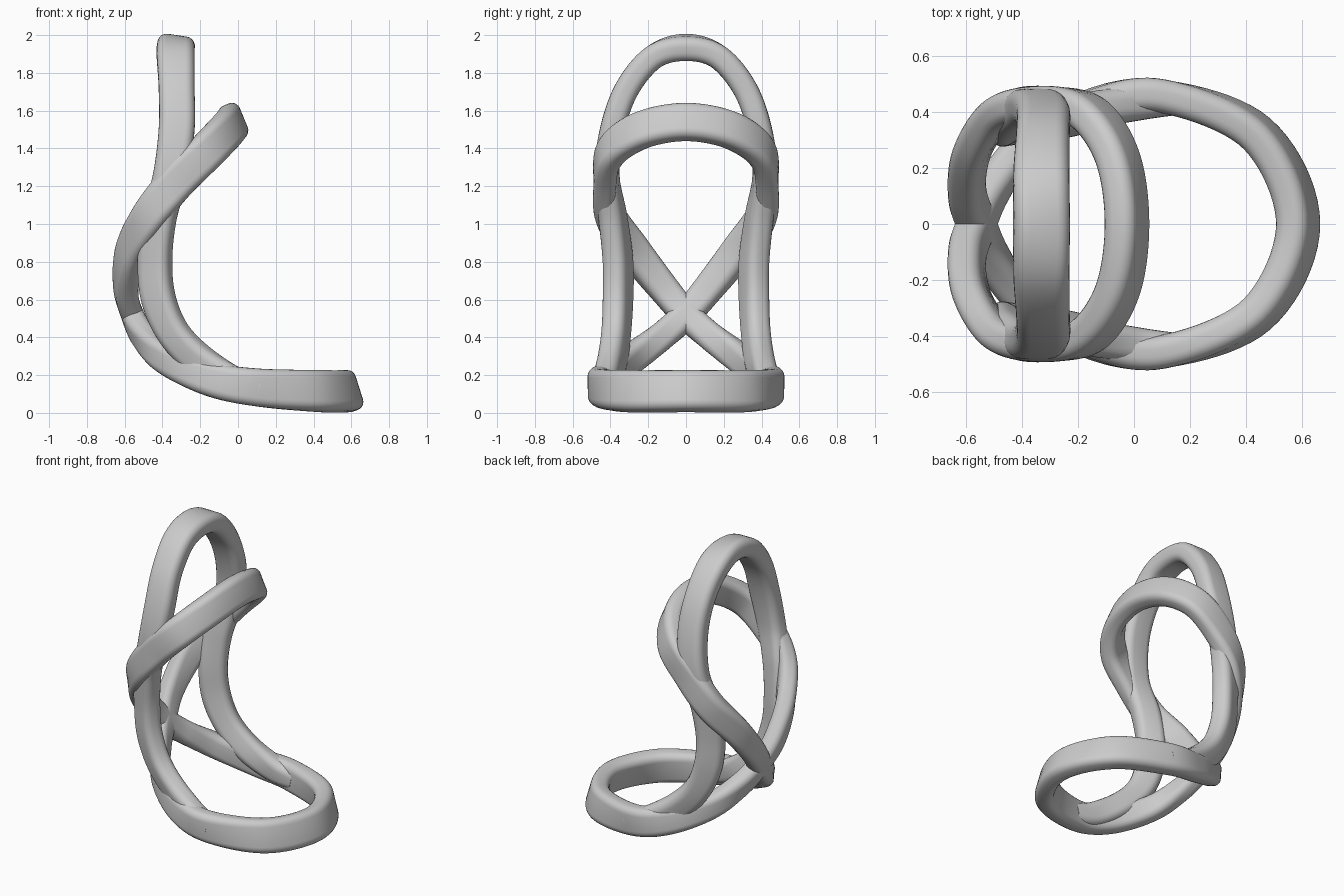
import bpy
import bmesh
import math
from mathutils import Vector

default_cube = bpy.data.objects.get("Cube")
if default_cube:
    bpy.data.objects.remove(default_cube, do_unlink=True)

grey = bpy.data.materials.new("light_grey")
grey.use_nodes = True
colour = (0.6, 0.6, 0.6, 1)
grey.diffuse_color = colour
grey.node_tree.nodes["Principled BSDF"].inputs["Base Color"].default_value = colour


def mirrored(point):
    """Reflect position and outward direction across the y = 0 plane."""
    x, y, z, nx, ny, nz, width = point
    return (x, -y, z, nx, -ny, nz, width)


def spline(points, closed, steps):
    """Catmull-Rom interpolation of every column of the control points."""
    count = len(points)

    def control(i):
        return points[i % count] if closed else points[max(0, min(i, count - 1))]

    samples = []
    for i in range(count if closed else count - 1):
        a, b, c, d = (control(i + k) for k in (-1, 0, 1, 2))
        for s in range(steps):
            t = s / steps
            samples.append([
                (2 * q + (r - p) * t + (2 * p - 5 * q + 4 * r - u) * t ** 2
                 + (3 * q - p - 3 * r + u) * t ** 3) / 2
                for p, q, r, u in zip(a, b, c, d)])
    if not closed:
        samples.append(list(points[-1]))
    return samples


def rounded_section(width, thickness, radius, segments=5):
    """Rounded rectangle as (along width, along thickness) pairs."""
    outline = []
    corners = ((1, 1), (-1, 1), (-1, -1), (1, -1))
    for quarter, (sx, sy) in enumerate(corners):
        for k in range(segments + 1):
            angle = (quarter + k / segments) * math.pi / 2
            outline.append((sx * (width / 2 - radius) + radius * math.cos(angle),
                            sy * (thickness / 2 - radius) + radius * math.sin(angle)))
    return outline


def sweep_band(name, points, thickness, closed, steps=10):
    """Sweep a rounded strip along the path, keeping its flat side outward."""
    samples = spline(points, closed, steps)
    total = len(samples)
    mesh_builder = bmesh.new()
    rings = []
    for i, sample in enumerate(samples):
        before = samples[i - 1] if closed or i else sample
        after = samples[(i + 1) % total] if closed or i < total - 1 else sample
        centre = Vector(sample[:3])
        tangent = (Vector(after[:3]) - Vector(before[:3])).normalized()
        outward = Vector(sample[3:6])
        outward = (outward - tangent * outward.dot(tangent)).normalized()
        across = tangent.cross(outward)
        section = rounded_section(sample[6], thickness, thickness * 0.38)
        rings.append([mesh_builder.verts.new(centre + across * u + outward * v)
                      for u, v in section])
    sides = len(rings[0])
    for i in range(total if closed else total - 1):
        ring, following = rings[i], rings[(i + 1) % total]
        for k in range(sides):
            n = (k + 1) % sides
            mesh_builder.faces.new((ring[k], ring[n], following[n], following[k]))
    if not closed:
        mesh_builder.faces.new(rings[0])
        mesh_builder.faces.new(rings[-1])
    bmesh.ops.recalc_face_normals(mesh_builder, faces=mesh_builder.faces)
    mesh = bpy.data.meshes.new(name)
    mesh_builder.to_mesh(mesh)
    mesh_builder.free()
    mesh.materials.append(grey)
    band = bpy.data.objects.new(name, mesh)
    bpy.context.collection.objects.link(band)
    bpy.ops.object.select_all(action="DESELECT")
    band.select_set(True)
    bpy.context.view_layer.objects.active = band
    bpy.ops.object.shade_smooth_by_angle(angle=math.radians(40))


# Each control point: position, outward direction, strip width

# Figure-eight strip: base ring, crossing at the back, upper ring
crossing_half = [
    (.585, 0, .115, .95, 0, .3, .22),
    (.44, .32, .115, .7, .7, .2, .22),
    (.1, .455, .135, 0, 1, 0, .2),
    (-.15, .42, .18, -.1, 1, 0, .18),
    (-.38, .29, .285, -.5, .8, -.1, .16),
    (-.5, .13, .405, -.85, .4, -.3, .15),
    (-.56, 0, .52, -1, 0, -.3, .15),
    (-.595, -.12, .66, -1, -.3, 0, .16),
    (-.57, -.27, .85, -.8, -.6, 0, .18),
    (-.47, -.4, 1.04, -.4, -.9, 0, .19),
    (-.33, -.43, 1.22, 0, -1, 0, .2),
    (-.17, -.4, 1.38, .35, -.9, .15, .2),
    (-.06, -.24, 1.495, .75, -.55, .3, .2),
    (-.025, 0, 1.54, .92, 0, .38, .2),
]
crossing_path = crossing_half + [mirrored(p) for p in crossing_half[-2:0:-1]]
sweep_band("crossing_band", crossing_path, 0.12, closed=True)

# Tall arch: rises out of the base ring sides and closes at the top
arch_half = [
    (.12, .45, .13, 0, 1, 0, .14),
    (-.02, .43, .165, 0, 1, 0, .16),
    (-.2, .39, .275, -.2, .9, -.3, .17),
    (-.34, .37, .42, -.35, .9, -.2, .17),
    (-.42, .36, .6, -.45, .9, 0, .18),
    (-.44, .36, .8, -.45, .9, 0, .18),
    (-.42, .385, 1.02, -.3, .95, 0, .18),
    (-.36, .42, 1.25, -.1, 1, 0, .18),
    (-.325, .39, 1.5, 0, 1, .1, .19),
    (-.325, .31, 1.72, 0, .85, .4, .19),
    (-.33, .17, 1.885, 0, .5, .85, .2),
    (-.33, 0, 1.935, .15, 0, 1, .2),
]
arch_path = arch_half + [mirrored(p) for p in arch_half[-2::-1]]
sweep_band("tall_arch_band", arch_path, 0.13, closed=False)
